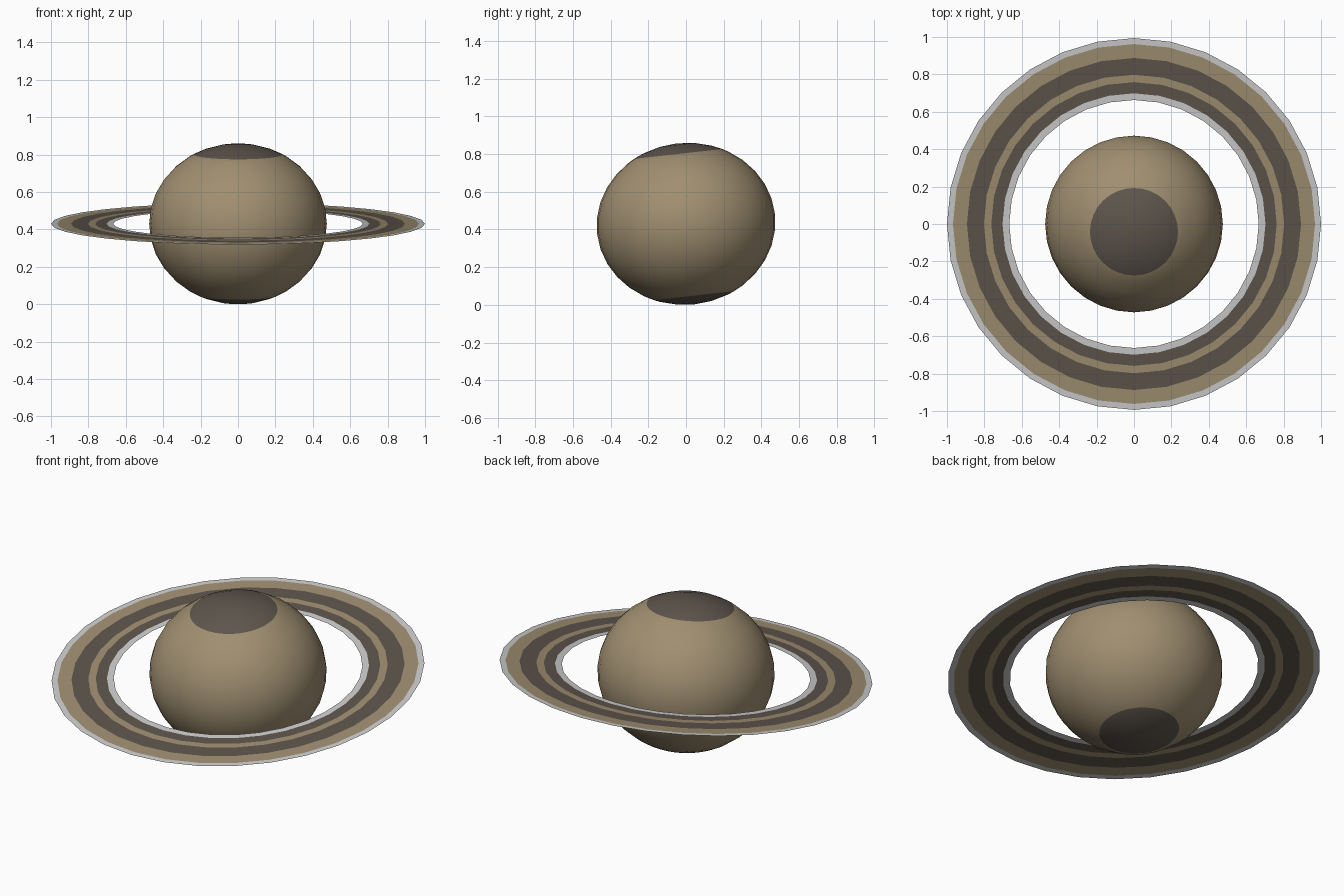
import bpy, bmesh, math
from mathutils import Matrix

if "Cube" in bpy.data.objects:
    bpy.data.objects.remove(bpy.data.objects["Cube"])

SEG = 32
TILT = math.asin(0.111)
CENTRE_Z = 0.43
EQ_R, POLAR_R = 0.475, 0.4295


def material(name, rgb):
    m = bpy.data.materials.new(name)
    m.diffuse_color = (*rgb, 1)
    m.use_nodes = True
    m.node_tree.nodes["Principled BSDF"].inputs["Base Color"].default_value = m.diffuse_color
    return m


tan = material("sandy tan", (0.352, 0.275, 0.165))
dark = material("dark brown grey", (0.112, 0.092, 0.074))
grey = material("pale grey", (0.62, 0.61, 0.61))


def lathe(name, profile, band_mats):
    """Revolve (radius, z) points; each step of the profile has its own material."""
    mats = list(dict.fromkeys(band_mats))
    bm = bmesh.new()
    rows = []
    for r, z in profile:
        n = 1 if r < 1e-6 else SEG
        rows.append([bm.verts.new((r * math.cos(2 * math.pi * i / SEG),
                                   r * math.sin(2 * math.pi * i / SEG), z)) for i in range(n)])
    for a, b, m in zip(rows, rows[1:], band_mats):
        for i in range(SEG):
            j = (i + 1) % SEG
            quad = [a[i % len(a)], a[j % len(a)], b[j % len(b)], b[i % len(b)]]
            f = bm.faces.new(list(dict.fromkeys(quad)))
            f.material_index = mats.index(m)
            f.smooth = True
    me = bpy.data.meshes.new(name)
    bm.to_mesh(me)
    bm.free()
    for m in mats:
        me.materials.append(m)
    # lean the pole towards the front
    me.transform(Matrix.Translation((0, 0, CENTRE_Z)) @ Matrix.Rotation(TILT, 4, 'X'))
    ob = bpy.data.objects.new(name, me)
    bpy.context.collection.objects.link(ob)
    return ob


# Planet: flattened globe with an extra row at the edge of each polar cap
NORTH, SOUTH = 60.3, -63.2
lats = sorted([-90 + 11.25 * i for i in range(17)] + [NORTH, SOUTH])
globe = [(EQ_R * max(0, math.cos(math.radians(t))), POLAR_R * math.sin(math.radians(t))) for t in lats]
bands = [dark if a >= NORTH or b <= SOUTH else tan for a, b in zip(lats, lats[1:])]
lathe("planet", globe, bands)

# Ring: flat sheet of coloured bands, outer edge to inner edge (faces up)
radii = [1.0, 0.968, 0.893, 0.803, 0.763, 0.703, 0.667]
lathe("ring", [(r, 0) for r in radii], [grey, tan, dark, tan, dark, grey])
